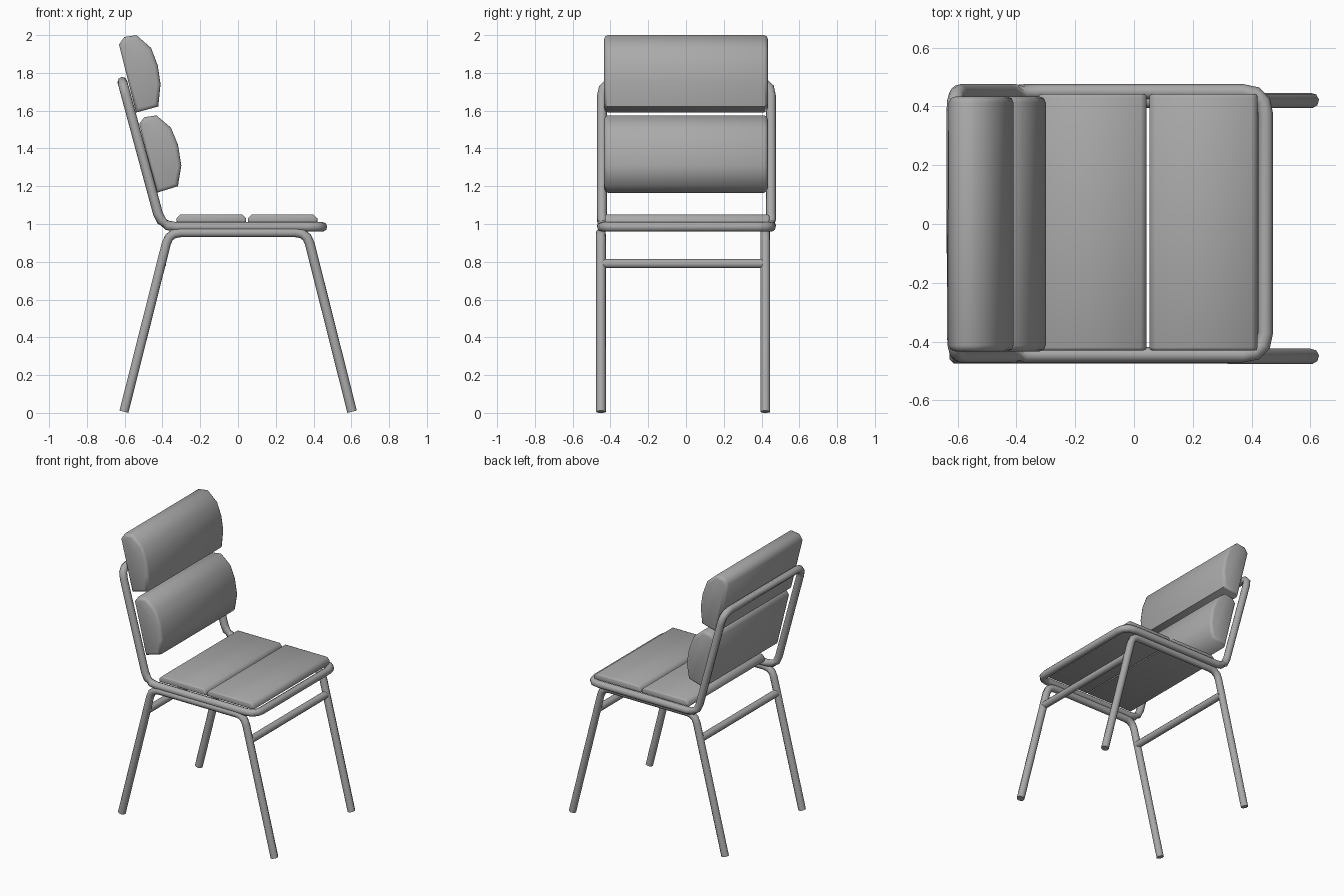
import bpy, bmesh, math
from mathutils import Vector

cube = bpy.data.objects.get("Cube")
if cube:
    bpy.data.objects.remove(cube, do_unlink=True)

grey = bpy.data.materials.new("plain grey")
grey.use_nodes = True
colour = (0.4, 0.4, 0.4, 1)
grey.diffuse_color = colour
grey.node_tree.nodes["Principled BSDF"].inputs["Base Color"].default_value = colour

TUBE = 0.026


def finish(name, bm):
    bmesh.ops.recalc_face_normals(bm, faces=bm.faces)
    mesh = bpy.data.meshes.new(name)
    bm.to_mesh(mesh)
    bm.free()
    mesh.materials.append(grey)
    ob = bpy.data.objects.new(name, mesh)
    bpy.context.collection.objects.link(ob)
    bpy.ops.object.select_all(action="DESELECT")
    ob.select_set(True)
    bpy.context.view_layer.objects.active = ob
    bpy.ops.object.shade_smooth_by_angle(angle=math.radians(62))
    return ob


def rounded(points, radius, closed, steps=3):
    """Replace each bend of a path with a short arc."""
    pts = [Vector(p) for p in points]
    out = []
    for i, p in enumerate(pts):
        if not closed and i in (0, len(pts) - 1):
            out.append(p)
            continue
        a = p + (pts[i - 1] - p).normalized() * radius
        b = p + (pts[(i + 1) % len(pts)] - p).normalized() * radius
        for k in range(steps + 1):
            t = k / steps
            out.append(a * (1 - t) ** 2 + p * 2 * t * (1 - t) + b * t * t)
    return out


def tube(name, points, radius=0.07, closed=False, sides=8):
    """Sweep a round section along a path, keeping its width at the bends."""
    path = rounded(points, radius, closed)
    n = len(path)
    bm = bmesh.new()
    rings = []
    normal = None
    for i, p in enumerate(path):
        back = path[i - 1] if closed or i else p
        ahead = path[(i + 1) % n] if closed or i < n - 1 else p
        tangent = (ahead - back).normalized()
        if normal is None:
            normal = tangent.orthogonal()
        normal = (normal - tangent * normal.dot(tangent)).normalized()
        side = tangent.cross(normal)
        ring = []
        for k in range(sides):
            a = math.tau * (k + 0.5) / sides
            ring.append(bm.verts.new(p + TUBE * (normal * math.cos(a) + side * math.sin(a))))
        rings.append(ring)
    for i in range(n if closed else n - 1):
        r, s = rings[i], rings[(i + 1) % n]
        # match the closest starting corner where a closed loop meets itself
        shift = min(range(sides), key=lambda j: (s[j].co - r[0].co).length)
        for k in range(sides):
            m = (k + 1) % sides
            bm.faces.new((r[k], r[m], s[(m + shift) % sides], s[(k + shift) % sides]))
    if not closed:
        bm.faces.new(rings[0])
        bm.faces.new(rings[-1])
    return finish(name, bm)


def pad(name, profile, y0, y1, soft):
    """Extrude a side profile across the chair and soften its two ends."""
    bm = bmesh.new()
    face = bm.faces.new([bm.verts.new((x, y0, z)) for x, z in profile])
    far = bmesh.ops.extrude_face_region(bm, geom=[face])["geom"]
    bmesh.ops.translate(bm, vec=(0, y1 - y0, 0),
                        verts=[v for v in far if isinstance(v, bmesh.types.BMVert)])
    ends = [e for e in bm.edges if abs(e.verts[0].co.y - e.verts[1].co.y) < 0.001]
    bmesh.ops.bevel(bm, geom=ends, offset=soft, segments=2, profile=0.5, affect="EDGES")
    return finish(name, bm)


# Closed loop that carries both seat and backrest
side = 0.445
half = [(-0.612, 1.752), (-0.405, 0.985), (0.447, 0.985)]
loop = [(x, -side, z) for x, z in half] + [(x, side + 0.005, z) for x, z in reversed(half)]
tube("seat_and_back_frame", loop, 0.075, closed=True)

# Two bent leg hoops
for name, y in (("right_legs", -0.45), ("left_legs", 0.42)):
    tube(name, [(-0.604, y, 0.006), (-0.365, y, 0.955),
                (0.365, y, 0.955), (0.604, y, 0.006)], 0.06)

# Bars joining the hoops
for name, x in (("front_crossbar", 0.405), ("rear_crossbar", -0.405)):
    tube(name, [(x, -0.45, 0.79), (x, 0.42, 0.79)])

# Seat pads
for name, x0, x1 in (("rear_seat_pad", -0.325, 0.043), ("front_seat_pad", 0.052, 0.42)):
    pad(name, [(x0, 1.005), (x0, 1.03), (x0 + 0.02, 1.05), (x1 - 0.02, 1.05),
               (x1, 1.03), (x1, 1.005)], -0.43, 0.442, 0.01)

# Back cushions
pad("upper_back_cushion",
    [(-0.54, 1.59), (-0.63, 1.95), (-0.602, 1.99), (-0.538, 2.0), (-0.46, 1.932),
     (-0.425, 1.84), (-0.41, 1.74), (-0.422, 1.622)], -0.433, 0.433, 0.02)
pad("lower_back_cushion",
    [(-0.432, 1.165), (-0.522, 1.53), (-0.497, 1.565), (-0.432, 1.575), (-0.355, 1.51),
     (-0.318, 1.42), (-0.3, 1.31), (-0.318, 1.2)], -0.433, 0.433, 0.02)
